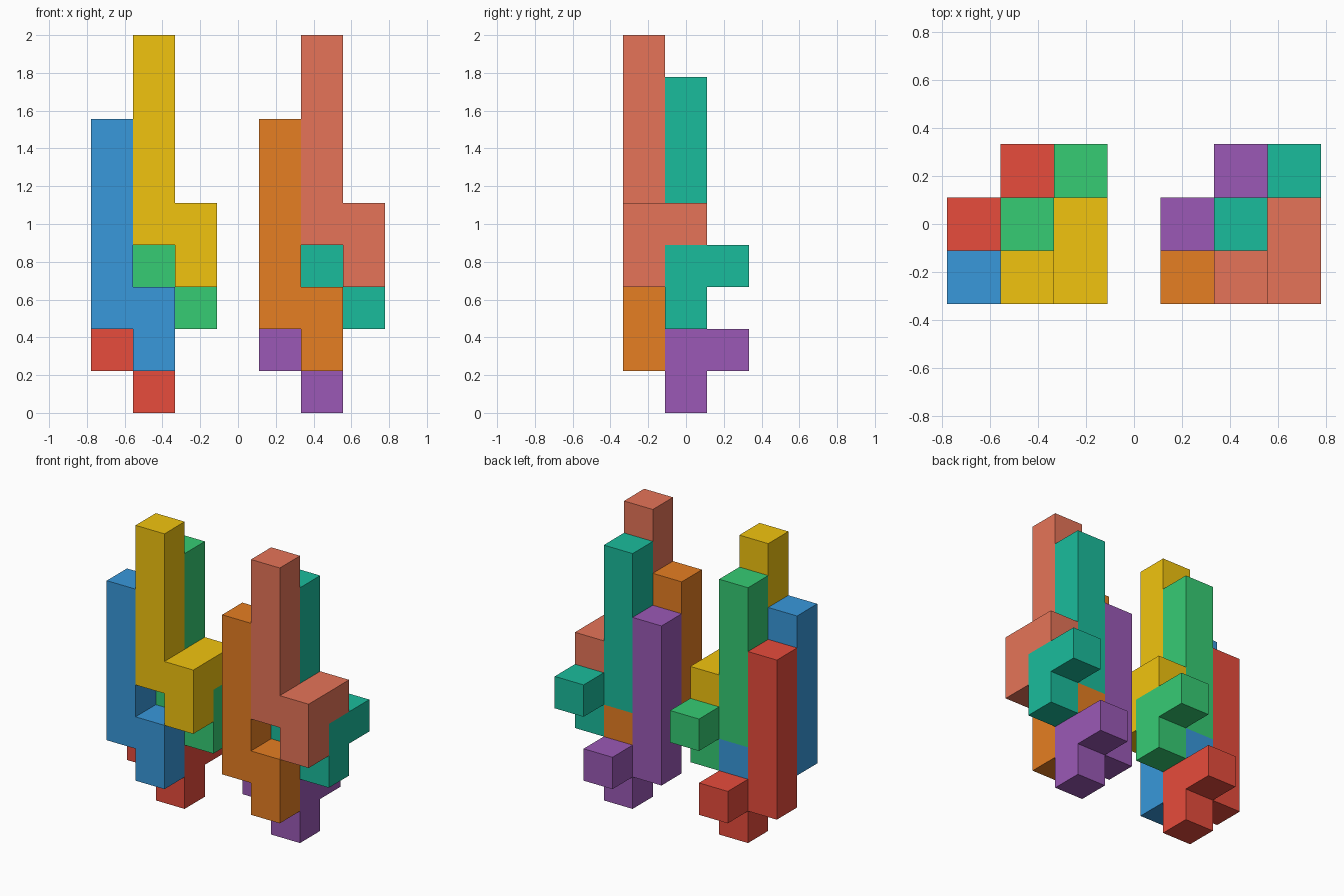
import bpy, bmesh
from mathutils import Vector

if "Cube" in bpy.data.objects:
    bpy.data.objects.remove(bpy.data.objects["Cube"])

U = 2 / 9                                   # edge length of one cube cell
ORIGIN = Vector((-3.5 * U, -1.5 * U, 0))    # corner of the cell grid

# One puzzle piece: a five-cell post with a stepped foot
PIECE = {(0, 0, k) for k in range(1, 6)} | {(1, 0, 0), (1, 0, 1), (1, 1, 1)}


def make_material(name, hex_code):
    rgb = [int(hex_code[i:i + 2], 16) / 255 for i in (0, 2, 4)]
    lin = [c / 12.92 if c <= 0.04045 else ((c + 0.055) / 1.055) ** 2.4 for c in rgb]
    mat = bpy.data.materials.new(name)
    mat.diffuse_color = (*lin, 1)
    mat.use_nodes = True
    mat.node_tree.nodes["Principled BSDF"].inputs["Base Color"].default_value = mat.diffuse_color
    return mat


def make_piece(name, offset, hex_code):
    bm = bmesh.new()
    # outer skin of the cells: a square wherever there is no neighbour
    for cell in PIECE:
        for axis in range(3):
            for sign in (-1, 1):
                n = Vector((0, 0, 0))
                n[axis] = sign
                if tuple(int(a + b) for a, b in zip(cell, n)) in PIECE:
                    continue
                a, b = Vector((0, 0, 0)), Vector((0, 0, 0))
                a[(axis + 1) % 3] = 0.5
                b[(axis + 2) % 3] = 0.5 * sign
                mid = Vector(cell) + Vector(offset) + Vector((.5, .5, .5)) + n / 2
                corners = (mid - a - b, mid + a - b, mid + a + b, mid - a + b)
                bm.faces.new([bm.verts.new(ORIGIN + c * U) for c in corners])
    bmesh.ops.remove_doubles(bm, verts=bm.verts, dist=1e-4)
    # merge coplanar squares into clean flat sides
    bmesh.ops.dissolve_limit(bm, angle_limit=0.01, verts=bm.verts, edges=bm.edges)
    mesh = bpy.data.meshes.new(name)
    bm.to_mesh(mesh)
    bm.free()
    mesh.materials.append(make_material(name + "_colour", hex_code))
    bpy.context.collection.objects.link(bpy.data.objects.new(name, mesh))


# Four interlocking places in a cluster, with left and right colours
PLACES = [
    ("front_low", (0, 0, 1), "3898DB", "E67E22"),
    ("front_high", (1, 0, 3), "F1C40F", "E67458"),
    ("back_low", (0, 1, 0), "E74C3C", "9B59B6"),
    ("back_high", (1, 1, 2), "36CC74", "1ABC9C"),
]

# Two identical clusters side by side, four cells apart
for place, (x, y, z), left, right in PLACES:
    make_piece("left_" + place + "_piece", (x, y, z), left)
    make_piece("right_" + place + "_piece", (x + 4, y, z), right)
